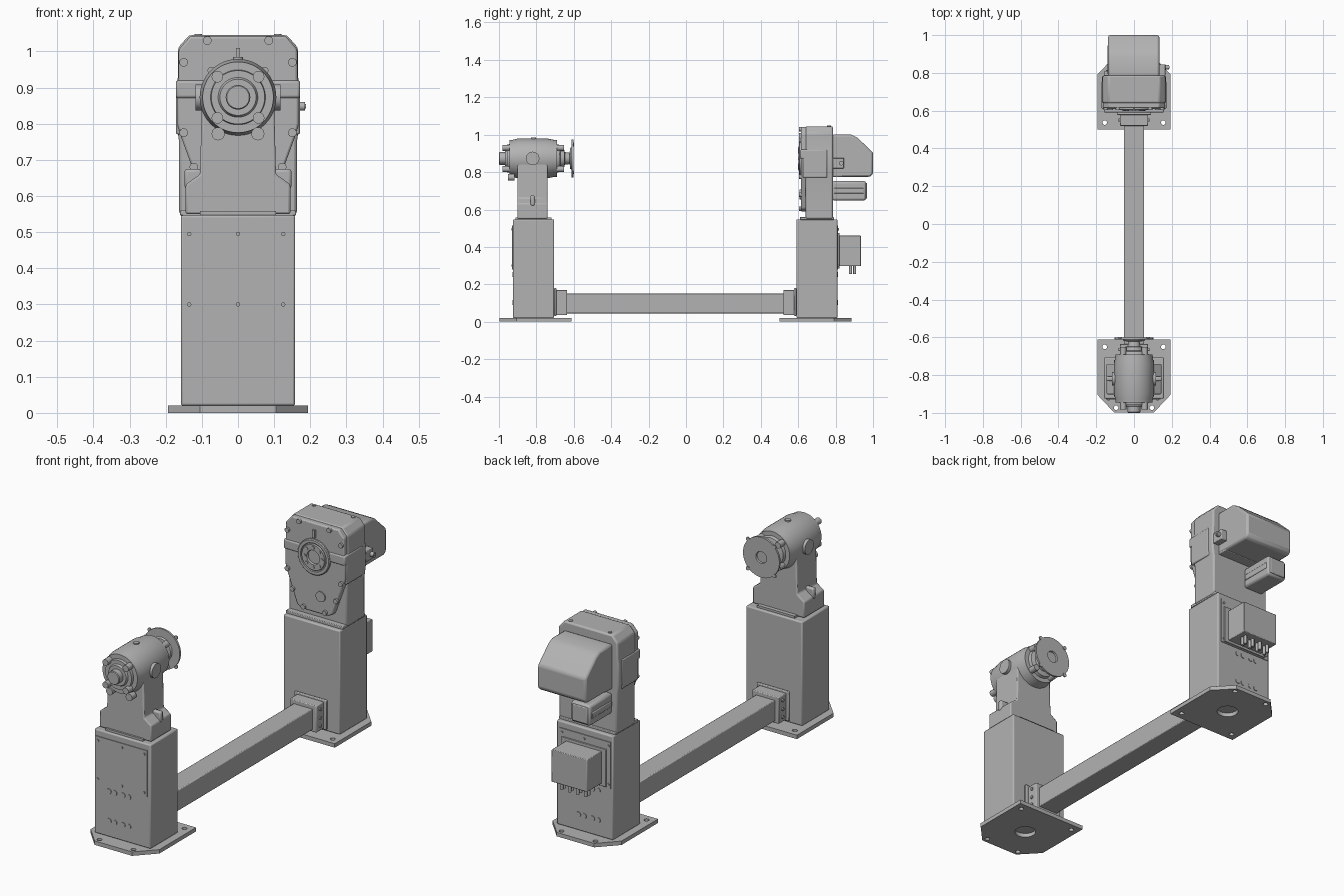
import bpy, bmesh, math
from mathutils import Matrix, Vector

cube = bpy.data.objects.get("Cube")
if cube:
    bpy.data.objects.remove(cube, do_unlink=True)

grey = bpy.data.materials.new("machine_grey")
grey.use_nodes = True
grey.diffuse_color = (0.45, 0.45, 0.45, 1)
grey.node_tree.nodes["Principled BSDF"].inputs["Base Color"].default_value = (0.45, 0.45, 0.45, 1)


def finish(name, bm, bevel=0, segments=2):
    bmesh.ops.recalc_face_normals(bm, faces=bm.faces)
    me = bpy.data.meshes.new(name)
    bm.to_mesh(me)
    bm.free()
    ob = bpy.data.objects.new(name, me)
    bpy.context.collection.objects.link(ob)
    me.materials.append(grey)
    if bevel:
        mod = ob.modifiers.new("soft_edges", "BEVEL")
        mod.width, mod.segments = bevel, segments
        mod.limit_method = "ANGLE"
    bpy.ops.object.select_all(action="DESELECT")
    ob.select_set(True)
    bpy.context.view_layer.objects.active = ob
    bpy.ops.object.shade_smooth_by_angle(angle=math.radians(35))
    return ob


def box(name, x, y, z, bevel=0):
    """Box from three (low, high) ranges."""
    bm = bmesh.new()
    bmesh.ops.create_cube(bm, size=1)
    for v in bm.verts:
        v.co = Vector([(r[0] + r[1]) / 2 + c * (r[1] - r[0]) for c, r in zip(v.co, (x, y, z))])
    return finish(name, bm, bevel)


def prism(name, pts, axis, lo, hi, bevel=0):
    """Outline extruded along y (points are x, z) or along x (points are y, z)."""
    def place(a, b, d):
        return (a, d, b) if axis == "y" else (d, a, b)
    bm = bmesh.new()
    ends = [[bm.verts.new(place(a, b, d)) for a, b in pts] for d in (lo, hi)]
    for end in ends:
        bm.faces.new(end)
    n = len(pts)
    for i in range(n):
        j = (i + 1) % n
        bm.faces.new((ends[0][i], ends[0][j], ends[1][j], ends[1][i]))
    return finish(name, bm, bevel)


def mirrored(half):
    return half + [(-x, z) for x, z in reversed(half)]


def discs(name, centres, axis, r, depth, sides=20):
    """Set of equal cylinders in one object."""
    bm = bmesh.new()
    turn = {"x": Matrix.Rotation(math.pi / 2, 4, "Y"),
            "y": Matrix.Rotation(math.pi / 2, 4, "X"), "z": Matrix()}[axis]
    for c in centres:
        bmesh.ops.create_cone(bm, cap_ends=True, segments=sides, radius1=r, radius2=r,
                              depth=depth, matrix=Matrix.Translation(c) @ turn)
    return finish(name, bm)


def lathe(name, z, profile, sides=48):
    """Profile of (y, radius) spun about a horizontal axis at height z."""
    bm = bmesh.new()
    verts = [bm.verts.new((r, y, z)) for y, r in profile]
    edges = [bm.edges.new(p) for p in zip(verts, verts[1:])]
    bmesh.ops.spin(bm, geom=verts + edges, cent=(0, 0, z), axis=(0, 1, 0),
                   angle=math.tau, steps=sides)
    bmesh.ops.remove_doubles(bm, verts=bm.verts, dist=0.0001)
    return finish(name, bm)


def base_plate(name, cy, out):
    """Chamfered floor plate with a cable opening and anchor holes."""
    h = 0.193
    outline = [(-h, -h), (-h, 0.1), (-0.105, h), (0.105, h), (h, 0.1), (h, -h)]
    cu = bpy.data.curves.new(name, "CURVE")
    cu.dimensions, cu.fill_mode, cu.extrude = "2D", "BOTH", 0.01

    def loop(pts):
        sp = cu.splines.new("POLY")
        sp.points.add(len(pts) - 1)
        for p, (x, y) in zip(sp.points, pts):
            p.co = (x, y * out, 0, 1)
        sp.use_cyclic_u = True

    def ring(x, y, r):
        loop([(x + r * math.cos(math.tau * i / 24), y + r * math.sin(math.tau * i / 24))
              for i in range(24)])

    loop(outline)
    ring(0, 0, 0.05)
    for s in (-1, 1):
        ring(s * 0.155, -0.155, 0.012)
        ring(s * 0.095, 0.168, 0.012)
    tmp = bpy.data.objects.new(name + "_outline", cu)
    bpy.context.collection.objects.link(tmp)
    me = tmp.to_mesh()
    bm = bmesh.new()
    bm.from_mesh(me)
    tmp.to_mesh_clear()
    bpy.data.objects.remove(tmp, do_unlink=True)
    bmesh.ops.remove_doubles(bm, verts=bm.verts, dist=0.0001)
    bmesh.ops.translate(bm, verts=bm.verts, vec=(0, cy, 0.01))
    finish(name, bm)


# Pedestals, tie-beam sockets and service panels (out points away from the beam)
for side, out, face in (("tail", -1, 0.925), ("head", 1, 0.81)):
    def span(a, b):
        return tuple(sorted((out * a, out * b)))
    inner = face - 0.22
    base_plate(side + "_base_plate", out * (0.805 if out < 0 else 0.692), out)
    box(side + "_cabinet", (-0.158, 0.158), span(inner, face), (0.02, 0.547), 0.006)
    box(side + "_beam_socket", (-0.09, 0.09), span(inner - 0.012, inner), (0.03, 0.18), 0.004)
    box(side + "_beam_clamp", (-0.075, 0.075), span(inner - 0.07, inner), (0.035, 0.17), 0.004)
    discs(side + "_clamp_bolts", [(s * 0.077, out * (inner - 0.04), z) for s in (-1, 1)
          for z in (0.06, 0.1, 0.145)], "x", 0.008, 0.008, 12)
    box(side + "_service_panel", (-0.148, 0.14), span(face, face + 0.004), (0.28, 0.515))
    discs(side + "_panel_screws", [(x, out * (face + 0.005), z) for x in (-0.135, 0, 0.125)
          for z in (0.3, 0.495)], "y", 0.006, 0.008, 12)
    discs(side + "_cable_plugs", [(x, out * face, z) for x in (-0.075, -0.043, 0.003, 0.035)
          for z in (0.102, 0.252)], "y", 0.013, 0.006)

box("tie_beam", (-0.054, 0.054), (-0.64, 0.525), (0.045, 0.15), 0.004)

# Tailstock support
box("tail_foot", (-0.105, 0.105), (-0.912, -0.72), (0.545, 0.558))
prism("tail_neck", mirrored([(0.145, 0.55), (0.145, 0.632), (0.105, 0.66), (0.1, 0.86)]),
      "y", -0.902, -0.74, 0.006)
for s in (-1, 1):
    box("tail_lifting_fin", tuple(sorted((s * 0.1, s * 0.148))), (-0.832, -0.808),
        (0.62, 0.675), 0.008)

# Tailstock barrel, shaft and mounting disc
AX = 0.873
lathe("tail_barrel", AX, [
    (-1.0, 0), (-1.0, 0.031), (-0.996, 0.034), (-0.968, 0.034), (-0.968, 0.05), (-0.958, 0.055),
    (-0.958, 0.074), (-0.945, 0.076), (-0.945, 0.098), (-0.925, 0.1), (-0.9, 0.106),
    (-0.74, 0.106), (-0.71, 0.1), (-0.69, 0.098), (-0.69, 0.076), (-0.675, 0.072),
    (-0.67, 0.05), (-0.65, 0.046), (-0.648, 0.034), (-0.622, 0.03), (-0.62, 0.055),
    (-0.612, 0.06), (-0.612, 0.102), (-0.602, 0.102), (-0.602, 0.03), (-0.61, 0.028), (-0.61, 0)])
corners = [(a * 0.057, b * 0.057 + AX) for a in (-1, 1) for b in (-1, 1)]
discs("tail_front_lugs", [(x, -0.957, z) for x, z in corners], "y", 0.016, 0.05)
discs("tail_rear_lugs", [(x, -0.677, z) for x, z in corners], "y", 0.016, 0.05)
discs("disc_bolts", [(1.3 * x, -0.602, (z - AX) * 1.3 + AX) for x, z in corners], "y", 0.01, 0.006)
discs("barrel_side_caps", [(s * 0.1, -0.82, AX) for s in (-1, 1)], "x", 0.036, 0.034, 32)
discs("barrel_oil_cap", [(0, -0.815, 0.979)], "z", 0.014, 0.012)
for s in (-1, 1):
    discs("tail_foot_lug", [(s * 0.055, -0.935, 0.772)], "y", 0.018, 0.035)

# Headstock gearbox
prism("gearbox_body", mirrored([
    (0.163, 0.55), (0.163, 0.75), (0.17, 0.8), (0.17, 0.91), (0.166, 0.93), (0.166, 1.01),
    (0.135, 1.045)]), "y", 0.64, 0.785, 0.008)
prism("gearbox_cover", mirrored([
    (0.075, 0.59), (0.1, 0.605), (0.16, 0.77), (0.168, 0.8), (0.168, 0.9), (0.164, 0.92),
    (0.164, 1.005), (0.132, 1.042)]), "y", 0.614, 0.645, 0.006)
box("gearbox_foot", (-0.16, 0.16), (0.61, 0.79), (0.545, 0.56), 0.003)
for s in (-1, 1):
    box("gearbox_shoulder", tuple(sorted((s * 0.08, s * 0.172))), (0.609, 0.755),
        (0.87, 0.92), 0.008)
    box("gearbox_side_rib", tuple(sorted((s * 0.15, s * 0.172))), (0.625, 0.755),
        (0.77, 0.92), 0.006)
discs("cover_bolts", [(s * x, 0.611, z) for s in (-1, 1) for x, z in (
    (0.15, 0.97), (0.085, 1.03), (0.15, 0.775), (0.122, 0.68), (0.06, 0.605))],
    "y", 0.012, 0.014, 16)
discs("lifting_bolts", [(s * 0.11, 0.765, 1.045) for s in (-1, 1)], "z", 0.01, 0.006, 16)
discs("cover_plug", [(0.035, 0.612, 0.68)], "y", 0.026, 0.008, 32)
box("index_mark", (-0.006, 0.006), (0.603, 0.62), (0.97, 1.01))

# Headstock output hub
lathe("output_hub", AX, [
    (0.63, 0.09), (0.607, 0.09), (0.603, 0.086), (0.603, 0.072), (0.609, 0.07), (0.609, 0.066),
    (0.601, 0.064), (0.601, 0.036), (0.612, 0.034), (0.612, 0)])
discs("hub_bolts", [(0.05 * math.cos(i * math.pi / 4), 0.601, AX + 0.05 * math.sin(i * math.pi / 4))
      for i in range(8)], "y", 0.008, 0.006, 12)

# Drive cover, servo motor and connector
prism("drive_cover", [(0.78, 1.0), (0.885, 1.0), (0.915, 0.985), (1.0, 0.905), (1.0, 0.79),
      (0.985, 0.775), (0.78, 0.775)], "x", -0.137, 0.134, 0.022)
box("drive_flange", (-0.135, 0.132), (0.78, 0.84), (0.773, 0.99), 0.004)
box("servo_motor", (-0.135, -0.027), (0.78, 0.963), (0.648, 0.752), 0.012)
box("servo_end_cap", (-0.125, -0.037), (0.955, 0.968), (0.658, 0.742), 0.004)
box("servo_rib", (-0.139, -0.023), (0.79, 0.95), (0.685, 0.715), 0.004)
box("side_bracket", (0.13, 0.166), (0.785, 0.845), (0.82, 0.875), 0.003)
discs("side_connector", [(0.172, 0.83, 0.848)], "x", 0.012, 0.026)
discs("side_connector_tip", [(0.182, 0.83, 0.848)], "x", 0.006, 0.012)

# Electrical box with cable glands
box("electrical_mount", (-0.125, 0.125), (0.81, 0.82), (0.285, 0.475), 0.002)
box("electrical_box", (-0.1, 0.1), (0.815, 0.935), (0.297, 0.46), 0.003)
discs("cable_glands", [(x, y, 0.278) for x in (-0.07, -0.025, 0.02, 0.065)
      for y in (0.88, 0.902)], "z", 0.008, 0.046, 16)
